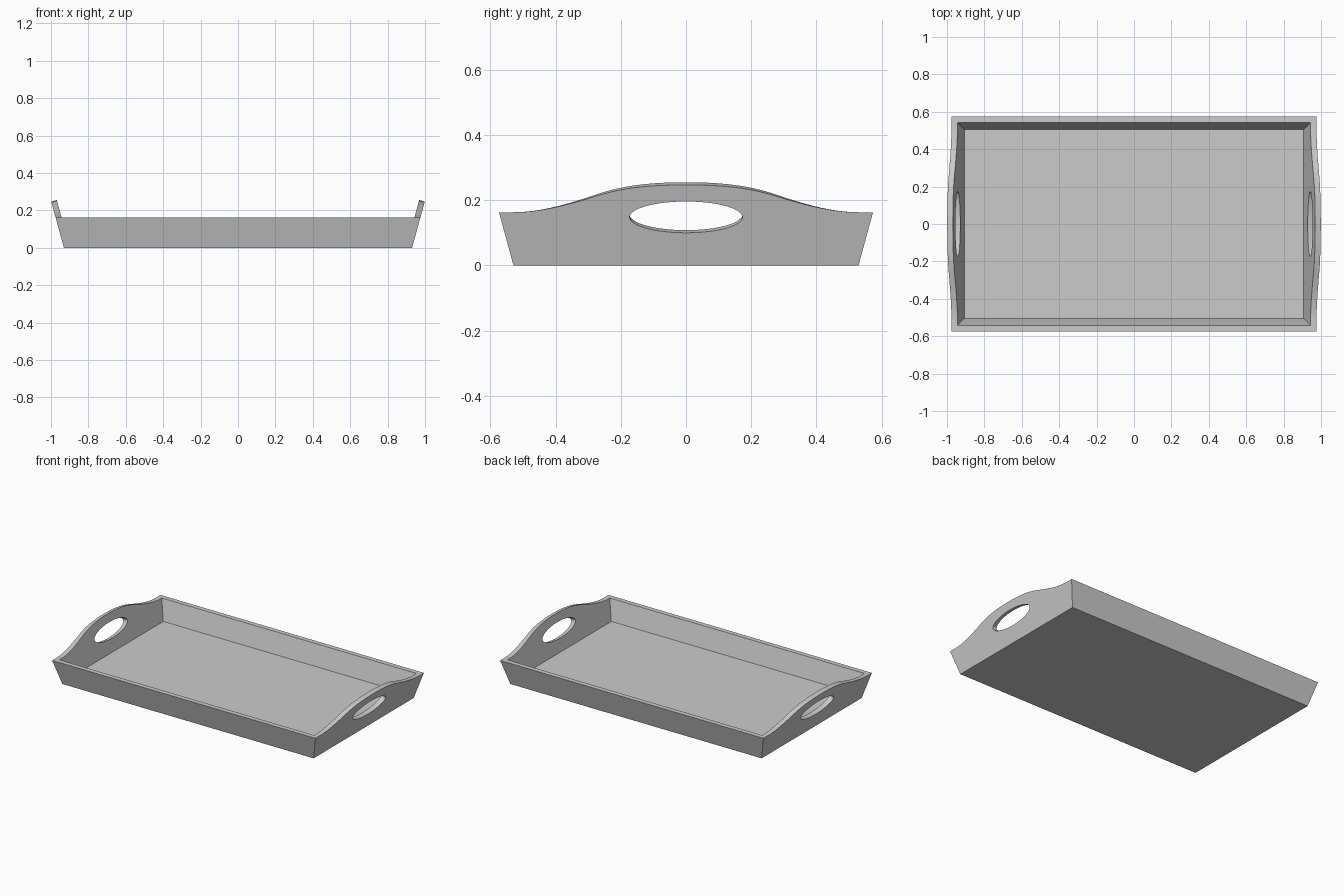
import bpy, bmesh, math
from mathutils import Vector, Matrix
from mathutils.geometry import interpolate_bezier

if "Cube" in bpy.data.objects:
    bpy.data.objects.remove(bpy.data.objects["Cube"])

A = math.radians(15.3)              # outward lean of all four walls
T = math.tan(A)
BX, BY = 0.931, 0.529               # outer half sizes at z = 0
WALL, FLOOR, RIM, RISE = 0.032, 0.03, 0.163, 0.084


def half(base, z, inset=0.0):
    return base - inset + T * z


# Half profile of the handle arch: (y, height fraction) from the centre outwards
def bez(*pts):
    return [(p.x, p.y) for p in interpolate_bezier(*[Vector((*q, 0)) for q in pts], 13)]


arch = bez((0, 1), (0.16, 1), (0.23, 0.77), (0.3, 0.5))
arch += bez((0.3, 0.5), (0.375, 0.24), (0.45, 0), (0.53, 0))[1:]
arch = [(-y, f) for y, f in reversed(arch[1:])] + arch


# Rim loop, counter-clockwise: right end from front to back, then left end
def rim_loop(inset, lift):
    yc = half(BY, RIM, inset)
    side = [(-yc, 0)] + arch + [(yc, 0)]
    loop = []
    for s in (1, -1):
        for y, f in side:
            z = RIM + (RISE + lift) * f
            loop.append((s * half(BX, z, inset), s * y, z))
    return loop


def base_loop(z, inset):
    x, y = half(BX, z, inset), half(BY, z, inset)
    return [(x, -y, z), (x, y, z), (-x, y, z), (-x, -y, z)]


def make_object(name, bm):
    bmesh.ops.recalc_face_normals(bm, faces=bm.faces[:])
    me = bpy.data.meshes.new(name)
    bm.to_mesh(me)
    bm.free()
    ob = bpy.data.objects.new(name, me)
    bpy.context.collection.objects.link(ob)
    return ob


# Tray body: one closed solid with flared walls and floor
bm = bmesh.new()


def skin(rim, base):
    n = len(rim) // 2
    bm.faces.new(base)
    bm.faces.new([base[0], base[1]] + rim[:n][::-1])
    bm.faces.new([base[2], base[3]] + rim[n:][::-1])
    bm.faces.new([base[1], base[2], rim[n], rim[n - 1]])
    bm.faces.new([base[3], base[0], rim[0], rim[-1]])


outer, inner, low, floor = ([bm.verts.new(c) for c in loop] for loop in (
    rim_loop(0, 0), rim_loop(WALL, 0.008), base_loop(0, 0), base_loop(FLOOR, WALL)))
skin(outer, low)
skin(inner, floor)
for i in range(len(outer)):
    j = (i + 1) % len(outer)
    bm.faces.new((outer[i], outer[j], inner[j], inner[i]))
tray = make_object("tray_body", bm)

# Oval hand holes, cut square to the leaning end walls
bm = bmesh.new()
for s in (1, -1):
    z = 0.148
    m = (Matrix.Translation((s * half(BX, z), 0, z))
         @ Matrix.Rotation(s * (math.pi / 2 + A), 4, 'Y')
         @ Matrix.Diagonal((0.048 / math.cos(A), 0.173, 1, 1)))
    bmesh.ops.create_cone(bm, cap_ends=True, segments=64, radius1=1, radius2=1,
                          depth=0.2, matrix=m)
cutter = make_object("hand_hole_cutter", bm)
cutter.hide_render = True

mod = tray.modifiers.new("hand_holes", 'BOOLEAN')
mod.operation, mod.solver, mod.object = 'DIFFERENCE', 'EXACT', cutter
bpy.context.view_layer.objects.active = tray
tray.select_set(True)
bpy.ops.object.modifier_apply(modifier=mod.name)
bpy.data.objects.remove(cutter)
bpy.ops.object.shade_smooth_by_angle(angle=math.radians(25))
